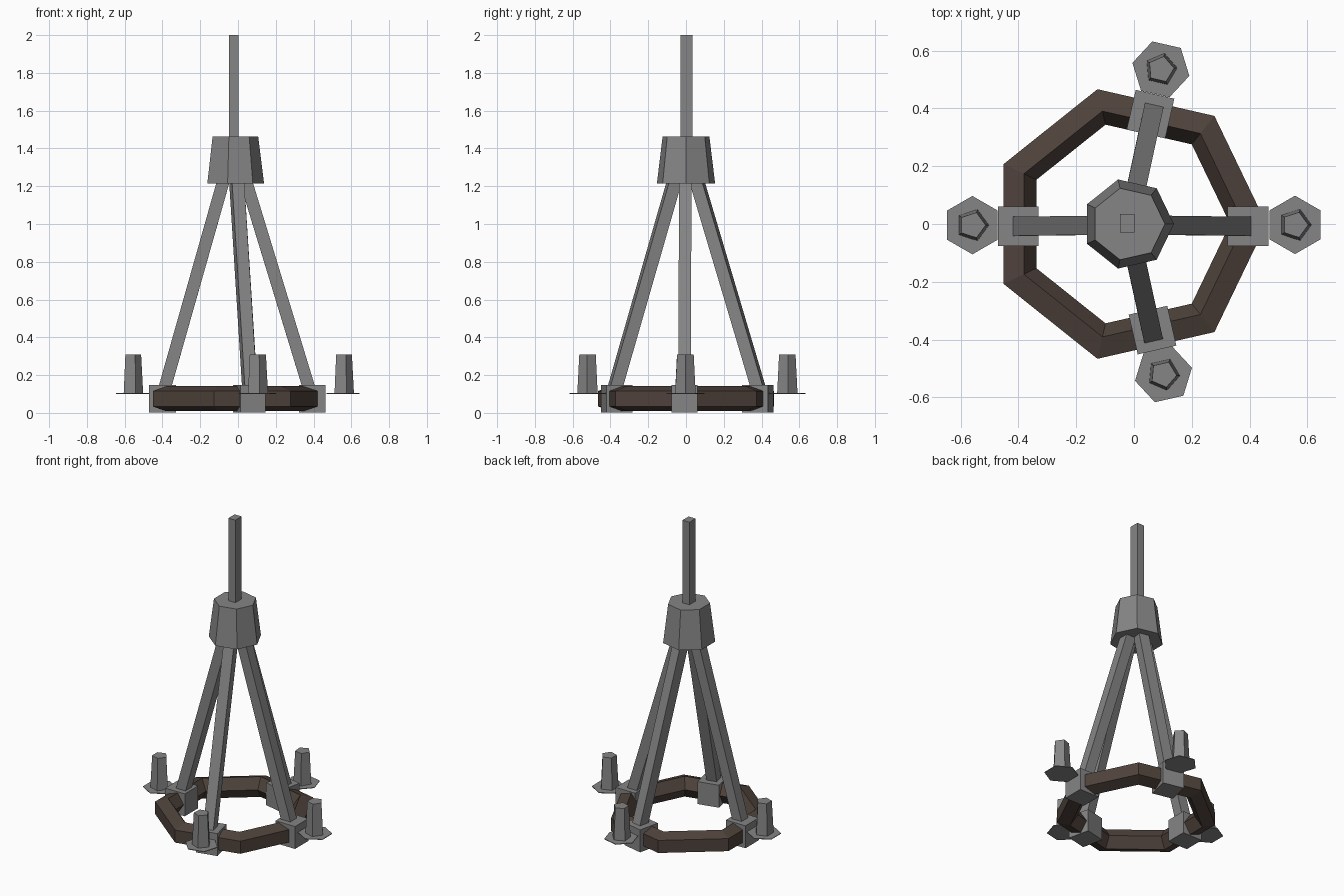
import bpy, bmesh, math
from mathutils import Matrix, Vector

if "Cube" in bpy.data.objects:
    bpy.data.objects.remove(bpy.data.objects["Cube"])

CX = -0.02  # axis of the ring, hub and rod


def material(name, rgb):
    m = bpy.data.materials.new(name)
    m.diffuse_color = (*rgb, 1)
    m.use_nodes = True
    m.node_tree.nodes["Principled BSDF"].inputs["Base Color"].default_value = m.diffuse_color
    return m


iron = material("grey_iron", (0.235, 0.235, 0.235))
wood = material("dark_brown_wood", (0.078, 0.055, 0.044))


def add(name, bm, mat):
    bmesh.ops.recalc_face_normals(bm, faces=bm.faces)
    me = bpy.data.meshes.new(name)
    bm.to_mesh(me)
    bm.free()
    me.materials.append(mat)
    ob = bpy.data.objects.new(name, me)
    bpy.context.collection.objects.link(ob)


def frustum(name, n, r0, r1, z0, z1, x, y, rot, mat):
    bm = bmesh.new()
    rings = []
    for r, z in ((r0, z0), (r1, z1)):
        rings.append([bm.verts.new((x + r * math.cos(rot + math.tau * i / n),
                                    y + r * math.sin(rot + math.tau * i / n), z)) for i in range(n)])
    bm.faces.new(rings[0])
    bm.faces.new(rings[1])
    for i in range(n):
        j = (i + 1) % n
        bm.faces.new((rings[0][i], rings[0][j], rings[1][j], rings[1][i]))
    add(name, bm, mat)


def box(name, size, matrix, mat):
    bm = bmesh.new()
    bmesh.ops.create_cube(bm, size=1, matrix=matrix @ Matrix.Diagonal((*size, 1)))
    add(name, bm, mat)


# Seven-sided ring with a pentagonal section, flat side outward
bm = bmesh.new()
R, r, zc, N, M = 0.422, 0.0695, 0.075, 7, 5
loops = []
for i in range(N):
    a = math.tau * i / N
    loop = []
    for k in range(M):
        b = math.pi / M + math.tau * k / M
        d = R + r * math.cos(b)
        loop.append(bm.verts.new((CX + d * math.cos(a), d * math.sin(a), zc + r * math.sin(b))))
    loops.append(loop)
for i in range(N):
    for k in range(M):
        p, q, k2 = loops[i], loops[(i + 1) % N], (k + 1) % M
        bm.faces.new((p[k], q[k], q[k2], p[k2]))
add("wooden_ring", bm, wood)

# Hub and hanging rod
frustum("hub", 7, 0.158, 0.127, 1.215, 1.463, CX, 0, 0, iron)
box("hanging_rod", (0.05, 0.064, 0.58), Matrix.Translation((-0.023, 0.002, 1.71)), iron)

# Four arms: name, turn, bracket centre, leg foot, candle centre
side = math.radians(77.14)
arms = [
    ("right", 0, (0.394, -0.008), (0.378, -0.008), (0.557, -0.003)),
    ("back", side, (0.057, 0.380), (0.064, 0.385), (0.093, 0.535)),
    ("left", 0, (-0.400, -0.008), (-0.390, -0.008), (-0.559, -0.004)),
    ("front", -side, (0.064, -0.367), (0.062, -0.378), (0.102, -0.520)),
]
for name, turn, bracket, foot, candle in arms:
    # Bracket clasping the ring
    box(name + "_bracket", (0.141, 0.137, 0.146),
        Matrix.Translation((*bracket, 0.075)) @ Matrix.Rotation(turn, 4, 'Z'), iron)
    # Sloping leg from bracket to hub
    a, b = Vector((*foot, 0.125)), Vector((CX, -0.003, 1.43))
    z = (b - a).normalized()
    y = z.cross(Vector((math.cos(turn), math.sin(turn), 0))).normalized()
    x = y.cross(z)
    rot = Matrix((x, y, z)).transposed().to_4x4()
    box(name + "_leg", (0.066, 0.066, (b - a).length), Matrix.Translation((a + b) / 2) @ rot, iron)
    # Flat drip plate and tapered candle
    frustum(name + "_drip_plate", 6, 0.101, 0.101, 0.100, 0.104, *candle,
            turn + math.pi / 6, iron)
    frustum(name + "_candle", 5, 0.057, 0.046, 0.102, 0.31, *candle, turn, iron)
